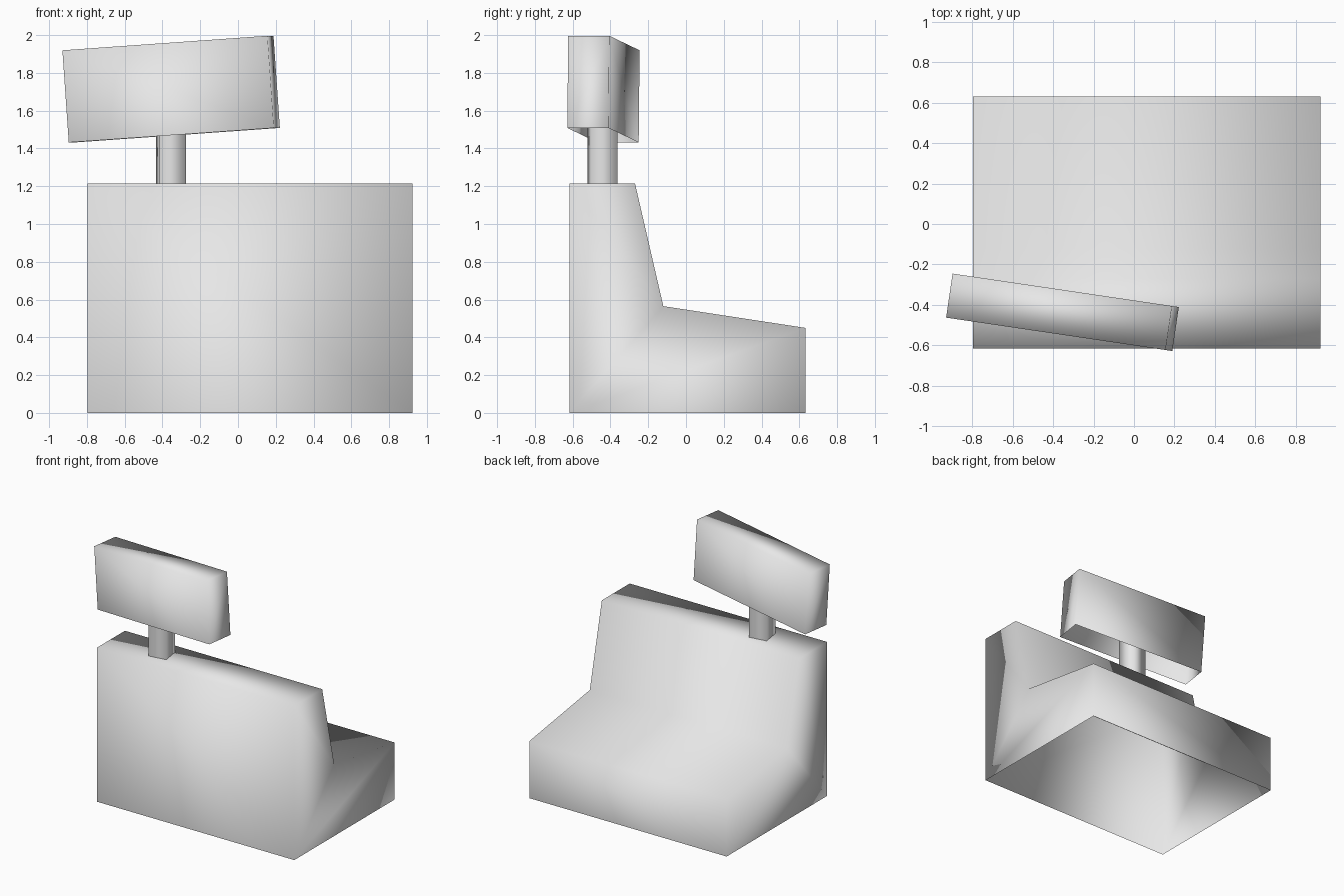
import bpy
from math import radians
from mathutils import Matrix, Vector

cube = bpy.data.objects.get("Cube")
if cube:
    bpy.data.objects.remove(cube, do_unlink=True)

grey = bpy.data.materials.new("light_grey")
grey.use_nodes = True
grey.diffuse_color = (0.8, 0.8, 0.8, 1)
grey.node_tree.nodes["Principled BSDF"].inputs["Base Color"].default_value = (0.8, 0.8, 0.8, 1)


def shell(name, profile, x0, x1, open_sides):
    """Extrude a (y, z) outline along x, leaving out the listed outline sides."""
    n = len(profile)
    verts = [(x, y, z) for x in (x0, x1) for y, z in profile]
    faces = [list(reversed(range(n))), list(range(n, 2 * n))]
    faces += [(i, (i + 1) % n, n + (i + 1) % n, n + i)
              for i in range(n) if i not in open_sides]
    mesh = bpy.data.meshes.new(name)
    mesh.from_pydata(verts, [], faces)
    mesh.materials.append(grey)
    mesh.shade_smooth()
    obj = bpy.data.objects.new(name, mesh)
    bpy.context.collection.objects.link(obj)
    return obj


def box(name, centre, size, tilt, turn, open_sides):
    """Box tilted about y, then turned about z; side 0 is the bottom, 2 the top."""
    x, y, z = Vector(size) / 2
    obj = shell(name, [(-y, -z), (y, -z), (y, z), (-y, z)], -x, x, open_sides)
    rot = Matrix.Rotation(radians(turn), 4, 'Z') @ Matrix.Rotation(radians(tilt), 4, 'Y')
    obj.data.transform(Matrix.Translation(centre) @ rot)
    return obj


# Cabinet with a tall leaning upright and a sloping lower shelf, open below
shell("cabinet_body", [(-0.617, 0), (0.632, 0), (0.632, 0.45),
                       (-0.12, 0.565), (-0.27, 1.215), (-0.617, 1.215)],
      -0.797, 0.923, [0])

# Square tube post, reaching up inside the panel
box("post", (-0.355, -0.442, 1.4075), (0.141, 0.141, 0.385), 0, 8.5, [0, 2])

# Tilted hollow panel on the post, open below
box("tilted_panel", (-0.354, -0.437, 1.714), (1.1, 0.22, 0.489), -4, -8.4, [0])
